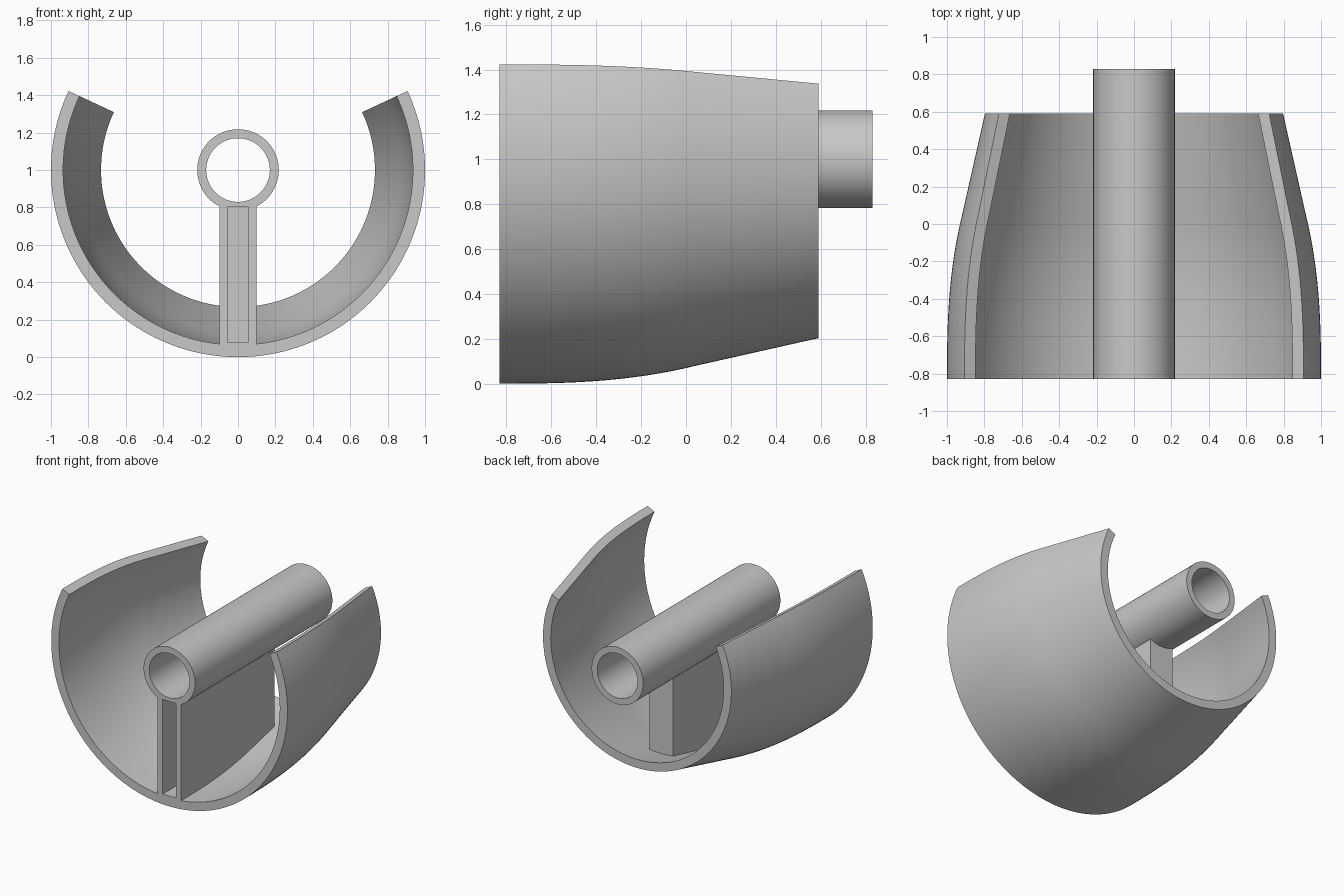
import bpy, bmesh, math

cube = bpy.data.objects.get("Cube")
if cube:
    bpy.data.objects.remove(cube, do_unlink=True)

FRONT, BACK, TUBE_BACK = -0.83, 0.59, 0.83
AXIS_Z, WALL = 1.0, 0.065

grey = bpy.data.materials.new("plain grey")
grey.use_nodes = True
color = (0.58, 0.58, 0.58, 1)
grey.diffuse_color = color
grey.node_tree.nodes["Principled BSDF"].inputs["Base Color"].default_value = color


def radius(y):
    """Outer radius of the shell, tapering towards the back."""
    return 1 - 0.115 * (y - FRONT) ** 2.7 if y < 0 else 0.93 - 0.225 * y


def spread(start, end, count):
    return [start + (end - start) * i / count for i in range(count + 1)]


def finish(name, bm):
    bmesh.ops.recalc_face_normals(bm, faces=bm.faces)
    mesh = bpy.data.meshes.new(name)
    bm.to_mesh(mesh)
    bm.free()
    mesh.materials.append(grey)
    obj = bpy.data.objects.new(name, mesh)
    bpy.context.collection.objects.link(obj)
    return obj


def loft(name, rings, closed):
    """Skin equal rings of points; cap the ends unless the loft closes on itself."""
    bm = bmesh.new()
    rows = [[bm.verts.new(p) for p in ring] for ring in rings]
    pairs = list(zip(rows, rows[1:]))
    if closed:
        pairs.append((rows[-1], rows[0]))
    for a, b in pairs:
        for i in range(len(a)):
            j = (i + 1) % len(a)
            bm.faces.new((a[i], a[j], b[j], b[i]))
    if not closed:
        bm.faces.new(rows[0])
        bm.faces.new(rows[-1])
    return finish(name, bm)


def cylinder(name, r, y0, y1, sides=96):
    angles = [math.tau * i / sides for i in range(sides)]
    return loft(name, [[(r * math.cos(a), y, AXIS_Z + r * math.sin(a))
                        for a in angles] for y in (y0, y1)], False)


def box(name, half_x, y0, y1, z0, z1):
    outline = [(y0, z0), (y1, z0), (y1, z1), (y0, z1)]
    return loft(name, [[(x, y, z) for y, z in outline] for x in (-half_x, half_x)], False)


def combine(target, other, operation):
    mod = target.modifiers.new(operation.lower(), "BOOLEAN")
    mod.operation = operation
    mod.solver = "EXACT"
    mod.object = other
    bpy.context.view_layer.objects.active = target
    bpy.ops.object.modifier_apply(modifier=mod.name)
    bpy.data.objects.remove(other, do_unlink=True)


# Open shell: wall section swept around the axis, leaving the top open
stations = spread(FRONT, BACK, 24)
section = [(y, radius(y)) for y in stations]
section += [(y, radius(y) - WALL) for y in reversed(stations)]
sweep = [math.radians(a) for a in spread(-205, 25, 112)]
body = loft("shell_with_tube", [[(r * math.cos(a), y, AXIS_Z + r * math.sin(a))
                                for y, r in section] for a in sweep], False)

# Upright web, its foot buried in the shell wall
web_stations = spread(FRONT, 0.3, 16)
web_outline = [(y, AXIS_Z - radius(y) + WALL / 2) for y in web_stations]
web_outline += [(0.3, 0.84), (FRONT, 0.84)]
web = loft("web", [[(x, y, z) for y, z in web_outline] for x in (-0.1, 0.1)], False)

# Join the parts, then cut the bore and the front pocket
combine(body, web, "UNION")
combine(body, cylinder("tube", 0.218, FRONT, TUBE_BACK), "UNION")
combine(body, cylinder("bore", 0.17, FRONT - 0.1, TUBE_BACK + 0.1), "DIFFERENCE")
combine(body, box("pocket", 0.056, FRONT - 0.1, -0.2, 0.08, 0.803), "DIFFERENCE")

bpy.ops.object.select_all(action="DESELECT")
body.select_set(True)
bpy.context.view_layer.objects.active = body
bpy.ops.object.shade_smooth_by_angle(angle=math.radians(30))
